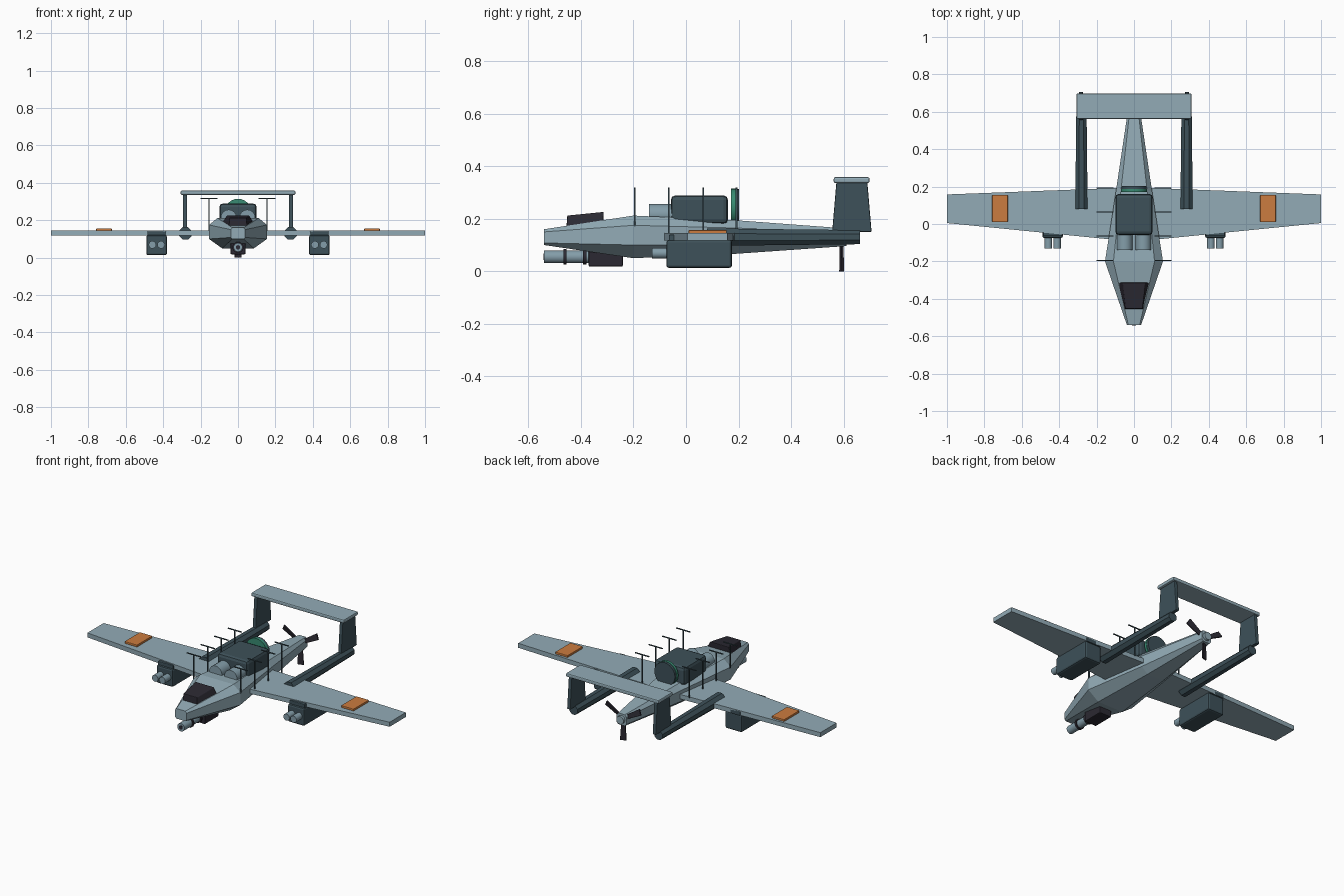
import bpy, bmesh, math
from mathutils import Matrix, Vector

if "Cube" in bpy.data.objects:
    bpy.data.objects.remove(bpy.data.objects["Cube"])


def material(name, rgb):
    m = bpy.data.materials.new(name)
    m.diffuse_color = (*rgb, 1)
    m.use_nodes = True
    m.node_tree.nodes["Principled BSDF"].inputs["Base Color"].default_value = m.diffuse_color
    return m


PALE = material("pale blue grey", (0.29, 0.41, 0.47))
SLATE = material("dark slate", (0.047, 0.082, 0.1))
BLACK = material("charcoal", (0.024, 0.022, 0.032))
ORANGE = material("orange", (0.60, 0.20, 0.05))
GREEN = material("sea green", (0.04, 0.26, 0.17))
STEEL = material("steel blue", (0.23, 0.34, 0.40))


def finish(name, bm, mat, bevel=0.0, smooth=False):
    bmesh.ops.recalc_face_normals(bm, faces=bm.faces)
    me = bpy.data.meshes.new(name)
    bm.to_mesh(me)
    bm.free()
    me.materials.append(mat)
    ob = bpy.data.objects.new(name, me)
    bpy.context.collection.objects.link(ob)
    if bevel:
        b = ob.modifiers.new("bevel", 'BEVEL')
        b.width, b.segments = bevel, 2
    if smooth:
        bpy.context.view_layer.objects.active = ob
        ob.select_set(True)
        bpy.ops.object.shade_smooth_by_angle(angle=math.radians(35))
        ob.select_set(False)
    return ob


def loft(name, sections, mat, bevel=0.0):
    """Skin a list of equal-length point loops and cap both ends."""
    bm = bmesh.new()
    rings = [[bm.verts.new(p) for p in s] for s in sections]
    n = len(rings[0])
    for a, b in zip(rings, rings[1:]):
        for i in range(n):
            j = (i + 1) % n
            bm.faces.new((a[i], a[j], b[j], b[i]))
    bm.faces.new(rings[0])
    bm.faces.new(rings[-1][::-1])
    return finish(name, bm, mat, bevel)


def box(name, x, y, z, mat, bevel=0.0):
    def rect(v):
        return [(x[0], y[0], v), (x[1], y[0], v), (x[1], y[1], v), (x[0], y[1], v)]
    return loft(name, [rect(z[0]), rect(z[1])], mat, bevel)


def tube(name, x, z, y0, y1, r, mat, r2=None, sides=16):
    """Cylinder or cone running along y."""
    bm = bmesh.new()
    m = Matrix.Translation((x, (y0 + y1) / 2, z)) @ Matrix.Rotation(math.pi / 2, 4, 'X')
    if sides == 8:
        m = m @ Matrix.Rotation(math.pi / 8, 4, 'Z')
    bmesh.ops.create_cone(bm, cap_ends=True, segments=sides, radius1=r2 or r,
                          radius2=r, depth=y1 - y0, matrix=m)
    return finish(name, bm, mat, smooth=sides > 8)


def span(s, a, b):
    return (min(s * a, s * b), max(s * a, s * b))


# Fuselage: eight-sided loft (y, top half, side half, bottom half, z levels up)
def hull(y, t, w, b, z0, z1, z2, z3):
    half = [(b, z0), (w, z1), (w, z2), (t, z3)]
    pts = half + [(-x, z) for x, z in reversed(half)]
    return [(x, y, z) for x, z in pts]


loft("fuselage", [
    hull(-0.54, 0.03, 0.038, 0.03, 0.10, 0.108, 0.15, 0.16),
    hull(-0.20, 0.11, 0.155, 0.085, 0.05, 0.10, 0.175, 0.212),
    hull(0.18, 0.07, 0.096, 0.055, 0.066, 0.10, 0.165, 0.195),
    hull(0.61, 0.022, 0.032, 0.022, 0.096, 0.108, 0.15, 0.163)], PALE)


# Wing: one tapered slab from tip to tip
def chord(x, y0, y1):
    return [(x, y0, 0.118), (x, y1, 0.118), (x, y1, 0.145), (x, y0, 0.145)]


loft("wing", [chord(-1, 0.005, 0.158), chord(0, -0.095, 0.196),
              chord(1, 0.005, 0.158)], PALE)

# Canopy
loft("canopy", [
    [(-0.05, -0.455, 0.16), (0.05, -0.455, 0.16), (0.045, -0.452, 0.212), (-0.045, -0.452, 0.212)],
    [(-0.088, -0.315, 0.18), (0.088, -0.315, 0.18), (0.06, -0.313, 0.226), (-0.06, -0.313, 0.226)]],
    BLACK, 0.004)

# Engine housing above the fuselage
box("engine_housing", (-0.1, 0.1), (-0.058, 0.16), (0.18, 0.289), SLATE, 0.018)
for s in (-1, 1):
    tube("engine_intake", s * 0.05, 0.215, -0.14, -0.04, 0.042, STEEL)

# Sensor disc behind the housing
tube("sensor_disc", 0, 0.245, 0.172, 0.188, 0.07, GREEN, sides=24)
tube("sensor_backplate", 0, 0.245, 0.188, 0.202, 0.068, SLATE, sides=24)

# Chin gun with its barrel bands
box("gun_mount", (-0.04, 0.04), (-0.37, -0.24), (0.018, 0.09), BLACK, 0.005)
tube("gun_barrel", 0, 0.055, -0.54, -0.36, 0.024, STEEL)
for y in (-0.46, -0.385):
    tube("barrel_band", 0, 0.055, y - 0.006, y + 0.006, 0.03, BLACK)
tube("gun_bore", 0, 0.055, -0.542, -0.538, 0.012, BLACK)

for s in (-1, 1):
    # Wing markings
    box("wing_marking", span(s, 0.675, 0.758), (0.01, 0.155), (0.143, 0.157), ORANGE, 0.003)

    # Underwing pods
    box("wing_pod", span(s, 0.38, 0.49), (-0.075, 0.175), (0.013, 0.12), SLATE, 0.01)
    box("pod_pylon", span(s, 0.385, 0.485), (-0.065, 0.18), (0.115, 0.14), SLATE, 0.004)
    for x in (0.411, 0.458):
        tube("pod_tube", s * x, 0.069, -0.13, -0.07, 0.02, STEEL)

    # Tail booms and fins
    tube("tail_boom", s * 0.281, 0.13, 0.08, 0.662, 0.036, SLATE, r2=0.029, sides=8)
    fx = span(s, 0.272, 0.294)

    def fin_ring(z, y0, y1):
        return [(fx[0], y0, z), (fx[1], y0, z), (fx[1], y1, z), (fx[0], y1, z)]
    loft("tail_fin", [fin_ring(0.15, 0.556, 0.706), fin_ring(0.338, 0.572, 0.69)], SLATE, 0.004)

    # Row of T-shaped antennas
    for y in (-0.195, -0.065, 0.065, 0.192):
        low = 0.14 if y > -0.1 else 0.17
        ax = s * 0.155
        box("antenna_post", (ax - 0.003, ax + 0.003), (y - 0.003, y + 0.003), (low, 0.317), SLATE)
        box("antenna_bar", (ax - 0.046, ax + 0.046), (y - 0.003, y + 0.003), (0.313, 0.318), SLATE)

# Tailplane joining the fins
box("tailplane", (-0.307, 0.307), (0.562, 0.698), (0.336, 0.358), PALE, 0.006)

# Pusher propeller
tube("propeller_hub", 0, 0.13, 0.575, 0.625, 0.024, PALE, sides=12)
for k in range(3):
    turn = Matrix.Rotation(k * math.tau / 3, 4, 'Y')
    pitch = Matrix.Rotation(0.3, 4, 'Z')

    def blade_ring(z, w):
        pts = [(-w, -0.004), (w, -0.004), (w, 0.004), (-w, 0.004)]
        return [turn @ pitch @ Vector((x, y, z)) + Vector((0, 0.592, 0.13)) for x, y in pts]
    loft("propeller_blade", [blade_ring(-0.01, 0.01), blade_ring(-0.13, 0.018)], BLACK)
